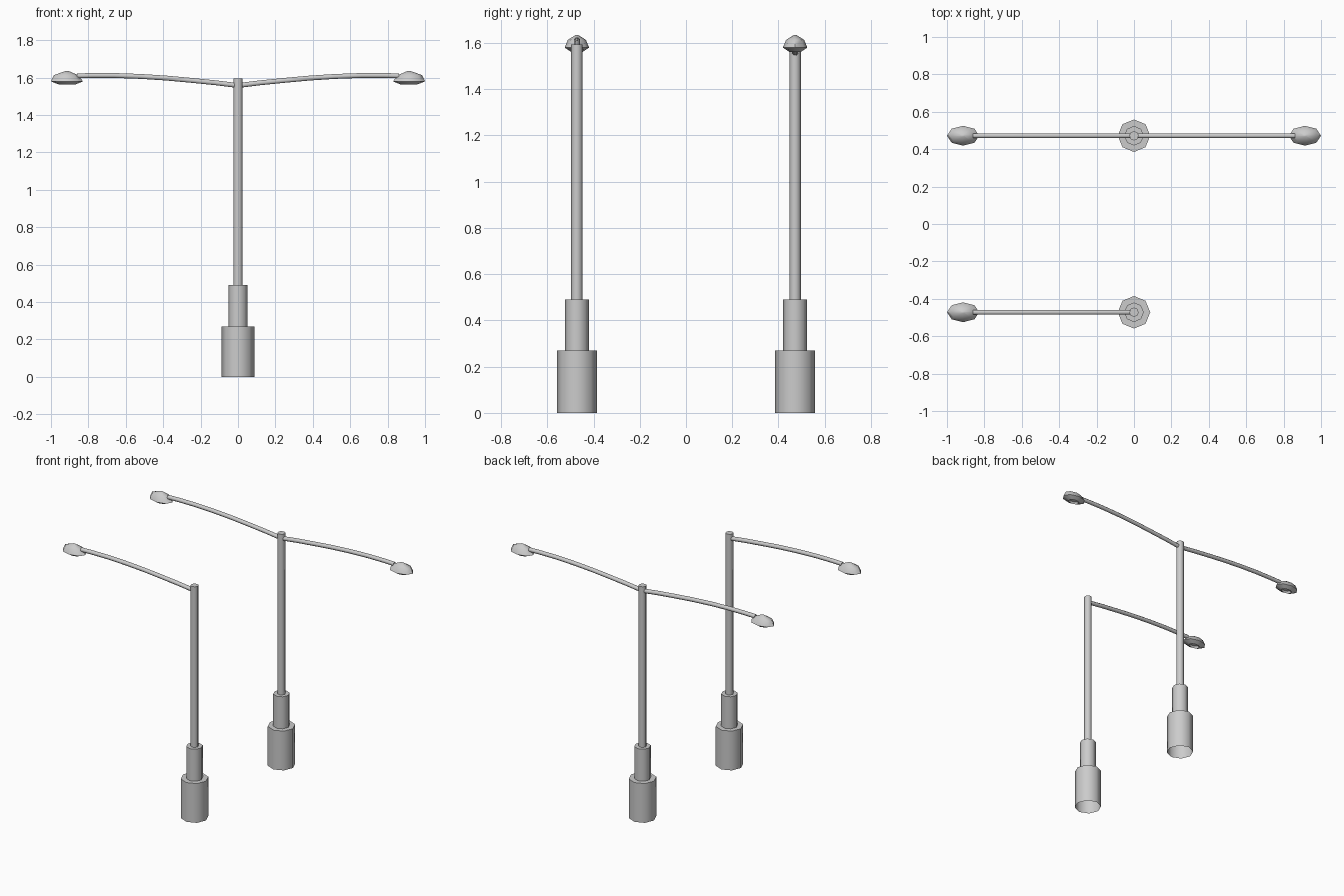
import bpy
import bmesh
from math import cos, sin, pi, atan2
from mathutils import Vector

cube = bpy.data.objects.get("Cube")
if cube:
    bpy.data.objects.remove(cube, do_unlink=True)

SIDES = 8
POST_Y = 0.472

grey = bpy.data.materials.new("light_grey_metal")
grey.use_nodes = True
grey.diffuse_color = (0.6, 0.6, 0.6, 1)
grey.node_tree.nodes["Principled BSDF"].inputs["Base Color"].default_value = (0.6, 0.6, 0.6, 1)


def skin(name, rings, location, cap_first=True, cap_last=True, angle=50):
    """Join rings of points into a tube with optional end caps."""
    bm = bmesh.new()
    loops = [[bm.verts.new(p) for p in ring] for ring in rings]
    for a, b in zip(loops, loops[1:]):
        for i in range(SIDES):
            j = (i + 1) % SIDES
            bm.faces.new((a[i], a[j], b[j], b[i]))
    if cap_first:
        bm.faces.new(loops[0])
    if cap_last:
        bm.faces.new(loops[-1])
    bmesh.ops.recalc_face_normals(bm, faces=bm.faces)
    mesh = bpy.data.meshes.new(name)
    bm.to_mesh(mesh)
    bm.free()
    mesh.materials.append(grey)
    obj = bpy.data.objects.new(name, mesh)
    obj.location = location
    bpy.context.collection.objects.link(obj)
    bpy.ops.object.select_all(action='DESELECT')
    obj.select_set(True)
    bpy.context.view_layer.objects.active = obj
    bpy.ops.object.shade_smooth_by_angle(angle=angle * pi / 180)
    return obj


def level_ring(rx, ry, z, shift=0):
    turns = [2 * pi * i / SIDES for i in range(SIDES)]
    return [Vector((shift + rx * cos(t), ry * sin(t), z)) for t in turns]


def cylinder(name, radius, low, high, y):
    rings = [level_ring(radius, radius, z) for z in (low, high)]
    skin(name, rings, (0, y, 0), cap_first=False)


def arm(name, side, y):
    """Gently arched tube from the pole to the lamp head."""
    path = [(0, 1.557), (0.12, 1.572), (0.25, 1.585), (0.38, 1.597),
            (0.52, 1.606), (0.66, 1.611), (0.78, 1.611), (0.86, 1.609)]
    rings = []
    for k, (x, z) in enumerate(path):
        x0, z0 = path[max(k - 1, 0)]
        x1, z1 = path[min(k + 1, len(path) - 1)]
        slope = atan2(z1 - z0, x1 - x0)
        ring = []
        for i in range(SIDES):
            t = 2 * pi * (i + 0.5) / SIDES
            u, v = 0.014 * cos(t), 0.014 * sin(t)
            ring.append(Vector((side * (x - v * sin(slope)), u, z + v * cos(slope))))
        rings.append(ring)
    skin(name, rings, (0, y, 0))


def lamp(name, side, y):
    """Oval faceted hood with a recessed lens below: scale, height, outward shift."""
    profile = [(0.36, 1.575, 0), (0.48, 1.562, 0), (0.78, 1.572, 0), (1, 1.580, 0),
               (0.74, 1.613, 0.006), (0.10, 1.635, 0)]
    rings = [level_ring(0.086 * s, 0.053 * s, z, side * d) for s, z, d in profile]
    skin(name, rings, (side * 0.914, y, 0))


# One post with a single arm in front, one with two arms behind
for label, y, sides in (("front", -POST_Y, (-1,)), ("back", POST_Y, (-1, 1))):
    cylinder(label + "_base", 0.087, 0, 0.27, y)
    cylinder(label + "_collar", 0.052, 0.27, 0.49, y)
    cylinder(label + "_pole", 0.025, 0.49, 1.594, y)
    for side in sides:
        hand = "left" if side > 0 else "right"
        arm(f"{label}_{hand}_arm", side, y)
        lamp(f"{label}_{hand}_lamp", side, y)
